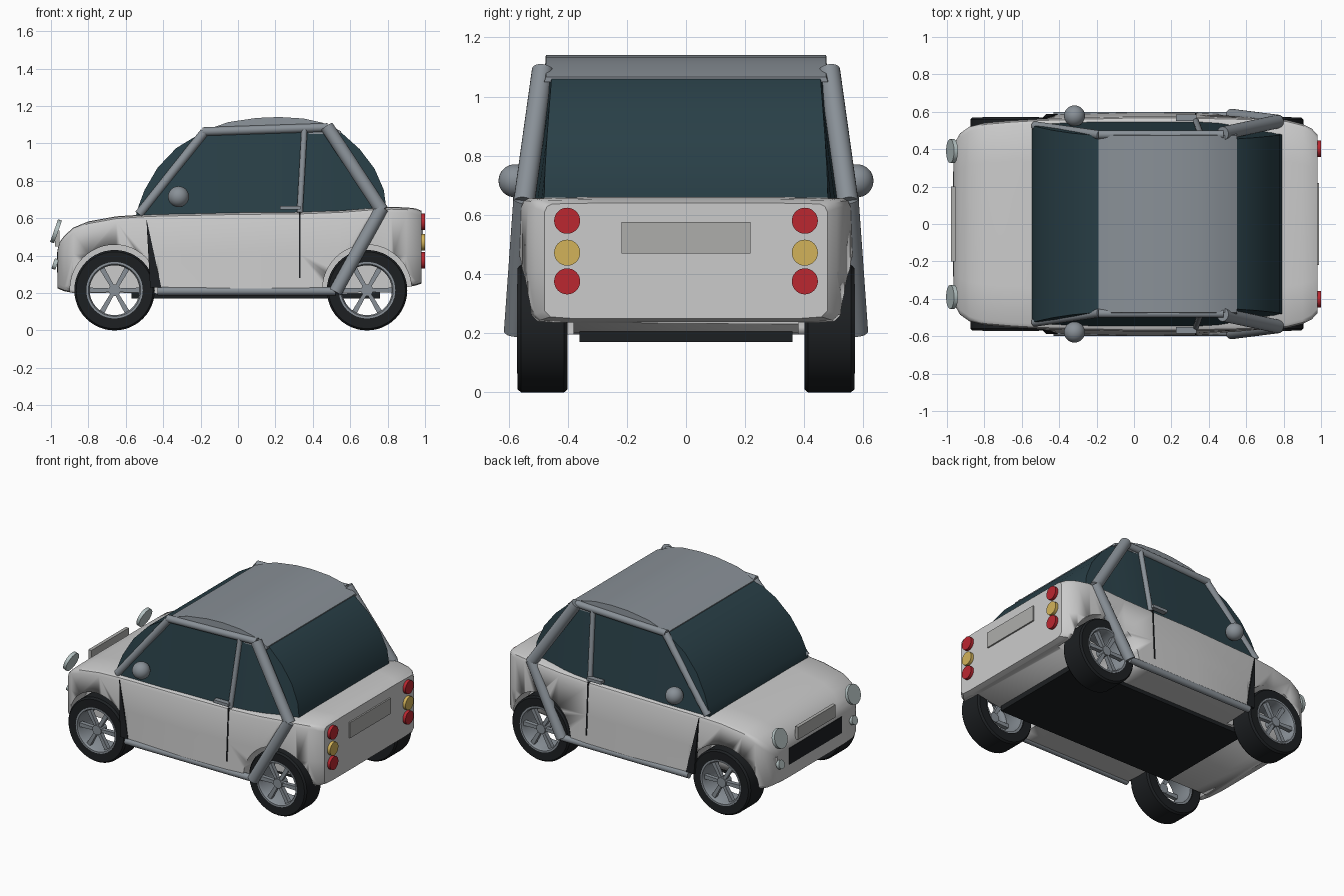
import bpy, bmesh, math
from mathutils import Vector

if "Cube" in bpy.data.objects:
    bpy.data.objects.remove(bpy.data.objects["Cube"])


def material(name, r, g, b):
    m = bpy.data.materials.new(name)
    m.diffuse_color = (r, g, b, 1)
    m.use_nodes = True
    m.node_tree.nodes["Principled BSDF"].inputs["Base Color"].default_value = m.diffuse_color
    return m


PAINT = material("paint", .6, .61, .61)
STEEL = material("steel", .25, .28, .31)
GLASS = material("glass", .022, .05, .063)
BLACK = material("black", .012, .014, .016)
RED = material("red", .5, .02, .03)
AMBER = material("amber", .65, .45, .1)
LENS = material("lens", .45, .53, .53)
PLATE = material("plate", .42, .42, .41)


def build(name, verts, faces, mat, angle=35):
    me = bpy.data.meshes.new(name)
    me.from_pydata([tuple(v) for v in verts], [], faces)
    bm = bmesh.new()
    bm.from_mesh(me)
    bmesh.ops.recalc_face_normals(bm, faces=bm.faces)
    bm.to_mesh(me)
    bm.free()
    ob = bpy.data.objects.new(name, me)
    bpy.context.collection.objects.link(ob)
    me.materials.append(mat)
    bpy.ops.object.select_all(action='DESELECT')
    ob.select_set(True)
    bpy.context.view_layer.objects.active = ob
    bpy.ops.object.shade_smooth_by_angle(angle=math.radians(angle))
    return ob


def loft(name, rings, mat, closed=False, angle=35):
    """Skin equal rings; either cap both ends or join the last to the first."""
    n, k = len(rings[0]), len(rings)
    verts = [p for r in rings for p in r]
    faces = [(i * n + j, i * n + (j + 1) % n, (i + 1) % k * n + (j + 1) % n, (i + 1) % k * n + j)
             for i in range(k if closed else k - 1) for j in range(n)]
    if not closed:
        faces += [tuple(range(n)), tuple(range((k - 1) * n, k * n))]
    return build(name, verts, faces, mat, angle)


def rod(name, a, b, r, mat, n=24):
    a, b = Vector(a), Vector(b)
    q = (b - a).to_track_quat('Z', 'Y')
    ring = [q @ Vector((r * math.cos(2 * math.pi * i / n), r * math.sin(2 * math.pi * i / n), 0))
            for i in range(n)]
    return loft(name, [[a + p for p in ring], [b + p for p in ring]], mat)


def box(name, lo, hi, mat):
    (x0, y0, z0), (x1, y1, z1) = lo, hi
    return loft(name, [[(x, y0, z0), (x, y1, z0), (x, y1, z1), (x, y0, z1)] for x in (x0, x1)], mat)


def lathe(name, profile, cx, cz, s, mat, n=48):
    rings = []
    for i in range(n):
        t = 2 * math.pi * i / n
        rings.append([(cx + r * math.cos(t), s * y, cz + r * math.sin(t)) for r, y in profile])
    return loft(name, rings, mat, closed=True)


# Body shell: x, half width, top, bottom, sill flare
stations = [(-.965, .40, .43, .225, 0), (-.955, .44, .47, .22, 0), (-.93, .485, .505, .21, 0),
            (-.88, .52, .55, .2, 0), (-.8, .54, .583, .2, 0), (-.65, .553, .61, .2, 0),
            (-.5, .561, .62, .2, 0), (-.42, .564, .623, .195, .02), (0, .575, .632, .195, .02),
            (.33, .573, .635, .195, .02), (.55, .568, .643, .195, .015), (.7, .563, .655, .2, 0),
            (.82, .555, .66, .215, 0), (.9, .535, .658, .23, 0), (.95, .51, .652, .24, 0),
            (.98, .478, .64, .25, 0)]
rings = []
for x, w, t, b, f in stations:
    half = [(w - .09, b), (w + f - .02, b + .005), (w + f, b + .025), (w + f * .5, .41),
            (w, t - .03), (w - .008, t - .012), (w - .025, t - .003), (w * .6, t)]
    rings.append([(x, y, z) for y, z in half] + [(x, -y, z) for y, z in reversed(half)])
body = loft("body_shell", rings, PAINT)

# Wheel wells
WHEELS = [(-.66, "front"), (.69, "rear")]
for cx, _ in WHEELS:
    for s in (-1, 1):
        cutter = rod("well_cutter", (cx, s * .38, .22), (cx, s * .75, .22), .238, BLACK, 48)
        cutter.hide_render = True
        mod = body.modifiers.new("well", 'BOOLEAN')
        mod.operation, mod.object, mod.solver = 'DIFFERENCE', cutter, 'EXACT'
        bpy.context.view_layer.objects.active = body
        bpy.ops.object.modifier_apply(modifier="well")
        bpy.data.objects.remove(cutter)

# Glass cabin: x, top, half width at top, half width at belt
cabin = [(-.545, .617, .53, .53), (-.53, .67, .523, .532), (-.5, .75, .515, .535),
         (-.43, .87, .5, .54), (-.33, .975, .485, .545), (-.19, 1.06, .472, .55),
         (-.05, 1.108, .47, .55), (.1, 1.13, .47, .55), (.22, 1.135, .47, .55),
         (.35, 1.127, .47, .55), (.45, 1.105, .468, .545), (.55, 1.06, .455, .53),
         (.65, .97, .462, .51), (.73, .865, .47, .495), (.78, .75, .477, .483),
         (.793, .65, .48, .48)]
loft("cabin_glass", [[(x, w, z), (x, v, .6), (x, -v, .6), (x, -w, z)] for x, z, w, v in cabin], GLASS)

# Roof panel: arched slab over a flat chord
loft("roof", [[(x, .474, z + .006), (x, .48, 1.05), (x, -.48, 1.05), (x, -.474, z + .006)]
              for x, z, _, _ in cabin[5:12]], STEEL)

for s in (-1, 1):
    # Tubular frame
    rod("windscreen_pillar", (-.53, s * .525, .62), (-.18, s * .475, 1.06), .024, STEEL)
    rod("roof_rail", (-.19, s * .478, 1.063), (.48, s * .478, 1.085), .023, STEEL)
    rod("door_pillar", (.355, s * .485, 1.075), (.33, s * .553, .63), .016, STEEL)
    rod("rear_pillar", (.475, s * .485, 1.09), (.77, s * .548, .64), .036, STEEL)
    rod("rear_brace", (.77, s * .548, .655), (.52, s * .58, .205), .036, STEEL)
    rod("sill", (-.43, s * .578, .21), (.52, s * .578, .21), .022, STEEL)

    # Door gaps follow the slope of the side
    for name, base, pts in (("front_door_gap", .563, [(-.49, .6), (-.41, .23), (-.47, .23)]),
                            ("rear_door_gap", .573, [(.326, .63), (.334, .63), (.334, .28), (.326, .28)])):
        loft(name, [[(x, s * (base + d + (.6 - z) * .055), z) for x, z in pts] for d in (-.02, .004)], BLACK)

    # Handle and mirror
    ys = sorted((s * .55, s * .585))
    box("door_handle", (.225, ys[0], .646), (.335, ys[1], .666), STEEL)
    bpy.ops.mesh.primitive_uv_sphere_add(segments=32, ring_count=16, radius=.056,
                                         location=(-.318, s * .578, .715))
    mirror = bpy.context.object
    mirror.name = "side_mirror"
    mirror.data.materials.append(STEEL)
    bpy.ops.object.shade_smooth()

    # Lamps
    for name, x, z, r in (("headlight", -.973, .53, .064), ("fog_lamp", -.978, .355, .029)):
        n = Vector((-.94, 0, .33)) * .011
        c = Vector((x, s * .39, z))
        rod(name, c - n, c + n, r, LENS, 32)
    for name, z, mat in (("brake_lamp", .58, RED), ("turn_lamp", .472, AMBER), ("tail_lamp", .375, RED)):
        rod(name, (.97, s * .402, z), (1, s * .402, z), .044, mat, 32)

    # Wheels
    for cx, end in WHEELS:
        lathe(end + "_tyre", [(.148, .40), (.205, .40), (.215, .412), (.215, .558),
                              (.205, .57), (.15, .568)], cx, .215, s, BLACK)
        lathe(end + "_rim", [(.133, .41), (.149, .41), (.151, .572), (.14, .572), (.133, .56)],
              cx, .215, s, STEEL)
        rod(end + "_hub", (cx, s * .50, .215), (cx, s * .565, .215), .032, STEEL)
        for i in range(6):
            a = i * math.pi / 3
            u, v = Vector((math.cos(a), 0, math.sin(a))), Vector((-math.sin(a), 0, math.cos(a)))
            c = Vector((cx, 0, .215))
            loft(end + "_spoke", [[c + u * r + v * h * k + Vector((0, s * y, 0))
                                   for k, y in ((-1, .53), (1, .53), (1, .558), (-1, .558))]
                                  for r, h in ((.02, .01), (.14, .014))], STEEL)

# Plates, grille and floor
box("front_plate", (-.978, -.2, .45), (-.955, .2, .535), PLATE)
box("grille", (-.969, -.28, .31), (-.94, .28, .42), BLACK)
box("rear_plate", (.97, -.218, .47), (.99, .218, .575), PLATE)
box("floor_pan", (-.57, -.36, .17), (.76, .36, .205), BLACK)
